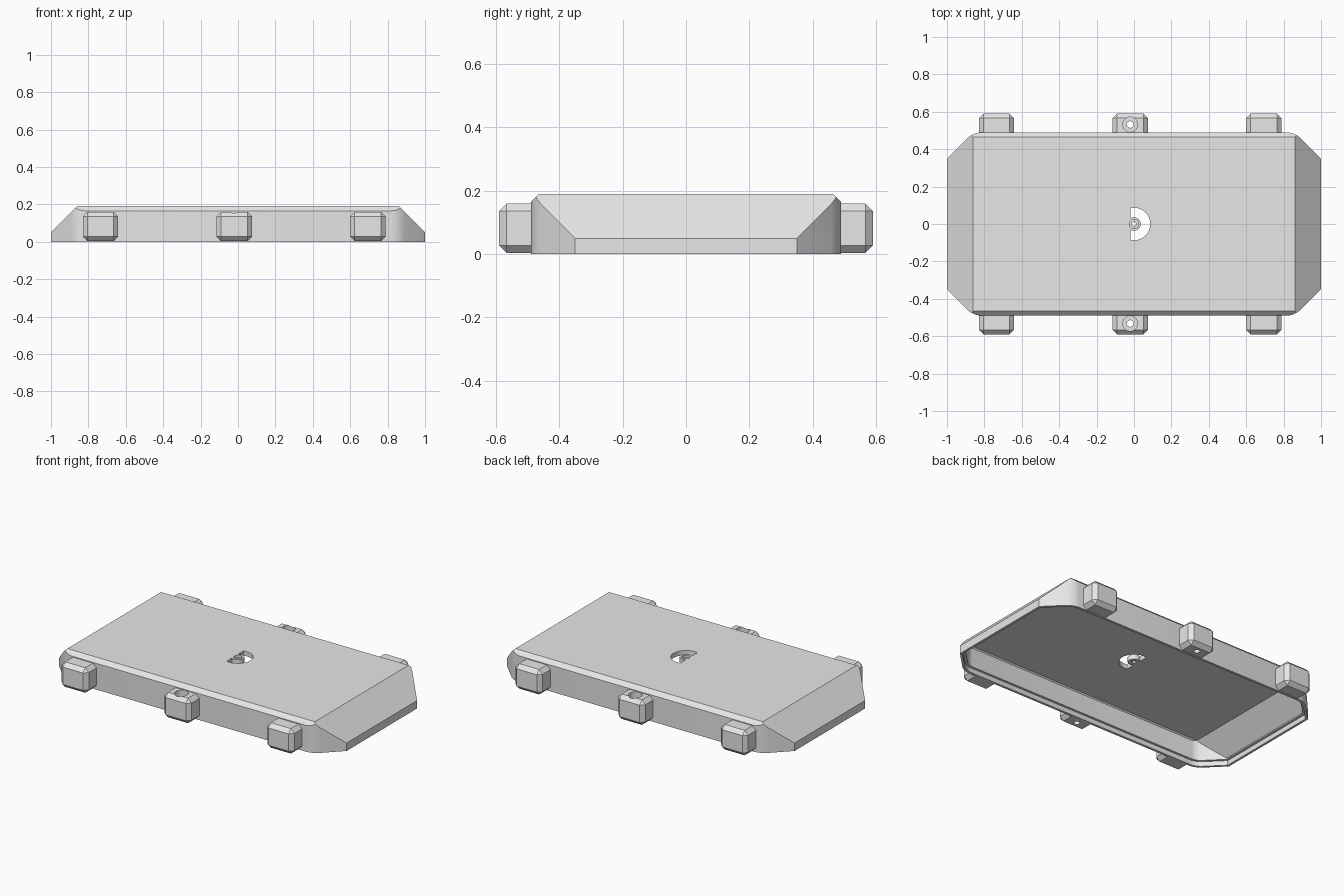
import bpy, bmesh, math
from mathutils import Vector, Matrix

cube = bpy.data.objects.get("Cube")
if cube:
    bpy.data.objects.remove(cube, do_unlink=True)

grey = bpy.data.materials.new("plain grey")
grey.use_nodes = True
grey.diffuse_color = (0.8, 0.8, 0.8, 1)
grey.node_tree.nodes["Principled BSDF"].inputs["Base Color"].default_value = grey.diffuse_color


def make_object(name, bm):
    bmesh.ops.recalc_face_normals(bm, faces=bm.faces)
    mesh = bpy.data.meshes.new(name)
    bm.to_mesh(mesh)
    bm.free()
    mesh.materials.append(grey)
    obj = bpy.data.objects.new(name, mesh)
    bpy.context.collection.objects.link(obj)
    return obj


def box(lo, hi):
    bm = bmesh.new()
    lo, hi = Vector(lo), Vector(hi)
    bmesh.ops.create_cube(bm, size=1, matrix=Matrix.Translation((lo + hi) / 2)
                          @ Matrix.Diagonal((hi - lo).to_4d()))
    return bm


def slice_off(bm, point, normal):
    geom = bm.verts[:] + bm.edges[:] + bm.faces[:]
    bmesh.ops.bisect_plane(bm, geom=geom, dist=1e-6, plane_co=point,
                           plane_no=normal, clear_outer=True)
    rim = [e for e in bm.edges if e.is_boundary]
    if rim:
        bmesh.ops.holes_fill(bm, edges=rim)


def shell_solid(name, inset, bottom, top):
    """Convex tray form: box with sloped ends, chamfered sides and rounded corners."""
    bm = box((inset - 1, inset - 0.49, bottom), (1 - inset, 0.49 - inset, top))
    for s in (-1, 1):
        for point, normal in (((s, 0, 0.05), (s, 0, 1)), ((0, s * 0.49, 0.165), (0, s, 1))):
            n = Vector(normal).normalized()
            slice_off(bm, Vector(point) - n * inset, n)
        for t in (-1, 1):
            for i in range(6):
                a = math.radians(45 + i * 7.5)
                n = Vector((s * math.cos(a), t * math.sin(a), 0))
                slice_off(bm, Vector((s * 0.81, t * 0.37, 0)) + n * (0.12 - inset), n)
    return make_object(name, bm)


def cylinder(name, x, y, z0, z1, radius, top_radius=None, keep_right_of=None):
    bm = bmesh.new()
    bmesh.ops.create_cone(bm, cap_ends=True, segments=32, radius1=radius,
                          radius2=top_radius or radius, depth=z1 - z0,
                          matrix=Matrix.Translation((x, y, (z0 + z1) / 2)))
    if keep_right_of is not None:
        slice_off(bm, (keep_right_of, 0, 0), (-1, 0, 0))
    return make_object(name, bm)


def cut(target, cutter):
    mod = target.modifiers.new("cut", 'BOOLEAN')
    mod.operation = 'DIFFERENCE'
    mod.solver = 'EXACT'
    mod.object = cutter
    bpy.context.view_layer.objects.active = target
    bpy.ops.object.modifier_apply(modifier=mod.name)
    bpy.data.objects.remove(cutter, do_unlink=True)


# Hollow cover with a stepped lip around the open underside
cover = shell_solid("cover", 0, 0, 0.19)
cut(cover, shell_solid("cavity", 0.03, -0.1, 0.16))
cut(cover, shell_solid("lip_recess", 0.015, -0.1, 0.03))

# Half-round opening in the top around a central hub with a screw hole
opening = cylinder("opening", 0, 0, 0.1, 0.25, 0.087, keep_right_of=-0.02)
cut(opening, cylinder("hub_space", 0, 0, 0.05, 0.3, 0.036))
cut(cover, opening)
cut(cover, cylinder("hub_recess", 0, 0, 0.175, 0.25, 0.024))
cut(cover, cylinder("hub_hole", 0, 0, 0.1, 0.25, 0.011))

# Chamfered mounting blocks along both long sides, the middle ones drilled
for side, where in ((-1, "front"), (1, "back")):
    for x, place in ((-0.735, "right"), (-0.02, "middle"), (0.694, "left")):
        y0, y1 = sorted((side * 0.48, side * 0.59))
        bm = box((x - 0.094, y0, 0.003), (x + 0.094, y1, 0.16))
        edges = [e for e in bm.edges if any(abs(v.co.y) > 0.55 for v in e.verts)]
        bmesh.ops.bevel(bm, geom=edges, offset=0.024, segments=1, affect='EDGES')
        block = make_object(f"{where}_{place}_block", bm)
        if place == "middle":
            cut(block, cylinder("screw_recess", x, side * 0.532, 0.1, 0.2, 0.04))
            cut(block, cylinder("screw_hole", x, side * 0.532, -0.1, 0.2, 0.018))

# Smooth only the rounded corners and bores
for obj in bpy.context.collection.objects:
    if obj.type == 'MESH' and obj.data.materials and obj.data.materials[0] == grey:
        bpy.ops.object.select_all(action='DESELECT')
        obj.select_set(True)
        bpy.context.view_layer.objects.active = obj
        bpy.ops.object.shade_smooth_by_angle(angle=math.radians(20))
